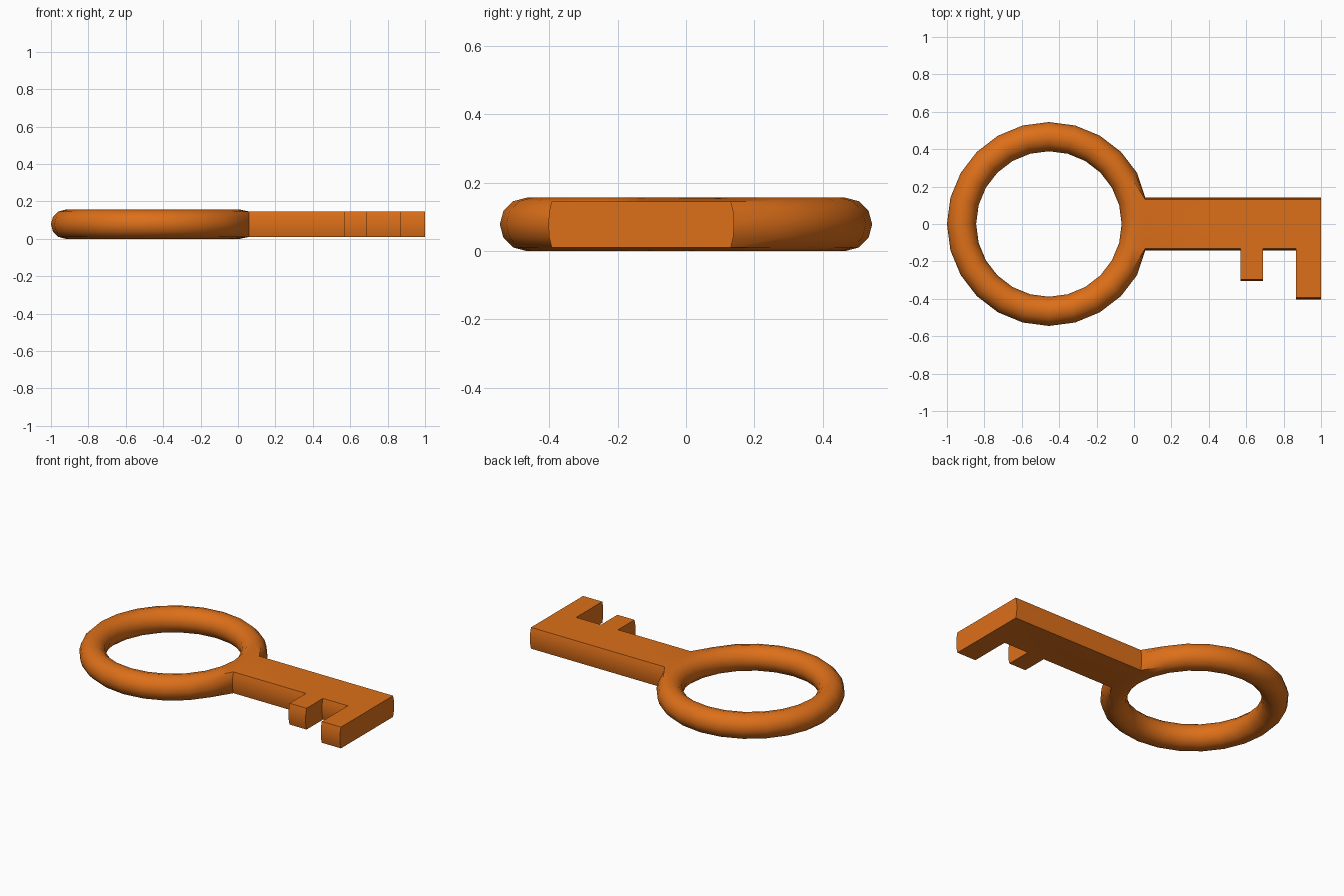
import bpy, bmesh
from math import sin, cos, pi

if "Cube" in bpy.data.objects:
    bpy.data.objects.remove(bpy.data.objects["Cube"])

CX, R, r, ZC = -0.455, 0.467, 0.078, 0.078   # ring centre, radii, mid height
NI, NJ = 24, 12
ROOT_X = 0.06
LEVELS = range(-2, 3)                        # outer tube rows the shaft grows from

bm = bmesh.new()

# Ring: low-poly torus with its outer side flattened where the shaft starts
ring = {}
for i in range(NI):
    for j in range(NJ):
        a, b = 2 * pi * i / NI, 2 * pi * j / NJ
        d = R + r * cos(b)
        x, y = CX + d * cos(a), d * sin(a)
        row = j if j < NJ / 2 else j - NJ
        if i in (0, 1, NI - 1) and row in LEVELS:
            x = ROOT_X
        ring[i, j] = bm.verts.new((x, y, ZC + r * sin(b)))


def rv(i, j):
    return ring[i % NI, j % NJ]


for i in range(-1, NI - 1):
    for j in range(-2, NJ - 2):
        if i in (-1, 0) and j in (-2, -1, 0, 1):
            continue                         # opening for the shaft
        bm.faces.new((rv(i, j), rv(i + 1, j), rv(i + 1, j + 1), rv(i, j + 1)))

# Shaft and teeth: (x, side, extra depth) plan outline, repeated per level
plan = [(0.57, -1, 0), (0.57, -1, 0.165), (0.69, -1, 0.165), (0.69, -1, 0),
        (0.865, -1, 0), (0.865, -1, 0.262), (1.0, -1, 0.262), (1.0, 1, 0)]
layers = []
for j in LEVELS:
    low, high = rv(-1, j), rv(1, j)
    half, z = high.co.y, high.co.z
    mid = [bm.verts.new((x, s * (half + e), z)) for x, s, e in plan]
    layers.append([low] + mid + [high])
for lo, hi in zip(layers, layers[1:]):
    for k in range(len(lo) - 1):
        bm.faces.new((lo[k], lo[k + 1], hi[k + 1], hi[k]))
bm.faces.new(layers[-1] + [rv(0, 2)])
bm.faces.new(list(reversed(layers[0] + [rv(0, -2)])))
bmesh.ops.remove_doubles(bm, verts=[v for v in bm.verts if not v.link_faces], dist=1e-5)
bmesh.ops.delete(bm, geom=[v for v in bm.verts if not v.link_faces], context='VERTS')
bmesh.ops.recalc_face_normals(bm, faces=bm.faces)

mesh = bpy.data.meshes.new("key")
bm.to_mesh(mesh)
bm.free()
key = bpy.data.objects.new("key", mesh)
bpy.context.collection.objects.link(key)

mat = bpy.data.materials.new("orange")
mat.diffuse_color = (0.72, 0.16, 0.01, 1)
mat.use_nodes = True
mat.node_tree.nodes["Principled BSDF"].inputs["Base Color"].default_value = mat.diffuse_color
mesh.materials.append(mat)

bpy.context.view_layer.objects.active = key
key.select_set(True)
bpy.ops.object.shade_smooth_by_angle(angle=0.7)
